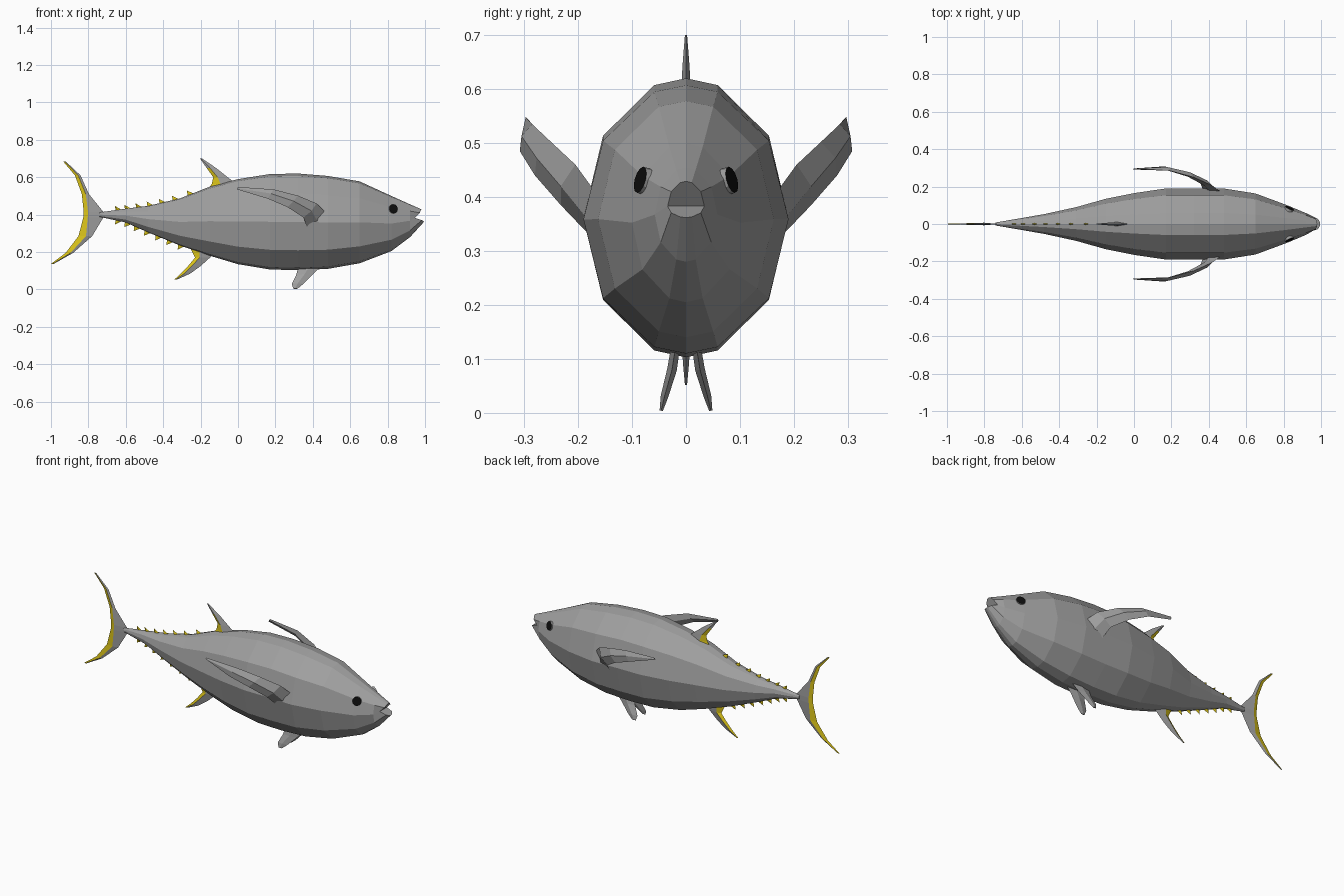
import bpy, bmesh, math
from mathutils import Vector

if "Cube" in bpy.data.objects:
    bpy.data.objects.remove(bpy.data.objects["Cube"])


def material(name, rgb):
    m = bpy.data.materials.new(name)
    m.diffuse_color = (*rgb, 1)
    m.use_nodes = True
    m.node_tree.nodes["Principled BSDF"].inputs["Base Color"].default_value = m.diffuse_color
    return m


GREY = material("fish grey", (0.35, 0.35, 0.35))
YELLOW = material("fin yellow", (0.72, 0.56, 0.01))
BLACK = material("eye black", (0.004, 0.004, 0.004))


def finish(name, bm, mats, mirror=False):
    bmesh.ops.recalc_face_normals(bm, faces=bm.faces)
    me = bpy.data.meshes.new(name)
    bm.to_mesh(me)
    bm.free()
    for m in mats:
        me.materials.append(m)
    ob = bpy.data.objects.new(name, me)
    bpy.context.collection.objects.link(ob)
    if mirror:
        mod = ob.modifiers.new("mirror", "MIRROR")
        mod.use_axis = (False, True, False)
        mod.use_mirror_merge = False
    return ob


def bridge(bm, a, b):
    n = len(a)
    return [bm.faces.new((a[i], a[(i + 1) % n], b[(i + 1) % n], b[i])) for i in range(n)]


# Body: x, top z, bottom z, half width
STATIONS = [
    (-0.74, 0.412, 0.388, 0.008), (-0.60, 0.432, 0.358, 0.032),
    (-0.48, 0.447, 0.305, 0.053), (-0.31, 0.487, 0.235, 0.09),
    (-0.15, 0.55, 0.18, 0.135), (0.0, 0.59, 0.135, 0.165),
    (0.17, 0.617, 0.107, 0.19), (0.32, 0.62, 0.103, 0.19),
    (0.48, 0.607, 0.11, 0.19), (0.65, 0.578, 0.14, 0.163),
    (0.82, 0.50, 0.205, 0.10), (0.92, 0.455, 0.28, 0.058)]
ANGLES = [math.radians(a) for a in (0, 18, 54, 90, 126, 162, 180, 198, 234, 270, 306, 342)]


def body_edge(x, k):
    """Top (k=1) or bottom (k=2) height of the body at x."""
    for s, t in zip(STATIONS, STATIONS[1:]):
        if s[0] <= x <= t[0]:
            return s[k] + (t[k] - s[k]) * (x - s[0]) / (t[0] - s[0])


def build_body():
    bm = bmesh.new()
    rings = []
    for x, top, bot, w in STATIONS:
        mid, h = (top + bot) / 2, (top - bot) / 2
        rings.append([bm.verts.new((x, w * math.sin(a), mid + h * math.cos(a))) for a in ANGLES])
    # Snout ring: lips reach forward, mouth corners stay back
    snout = []
    for a in ANGLES:
        c = math.cos(a)
        reach, h = (0.035, 0.046) if c > 0 else (0.05, 0.021)
        snout.append(bm.verts.new((0.945 + reach * math.sqrt(abs(c)),
                                   0.034 * math.sin(a), 0.383 + h * c)))
    rings.append(snout)
    for a, b in zip(rings, rings[1:]):
        bridge(bm, a, b)
    bm.faces.new(rings[0])
    # Open mouth: roof and floor meeting at the corners
    bm.faces.new([snout[i] for i in (9, 10, 11, 0, 1, 2, 3)])
    bm.faces.new([snout[i] for i in (3, 4, 5, 6, 7, 8, 9)])
    finish("body", bm, [GREY])


def build_fin(name, sections, yellow=None, mirror=False):
    """Sections are (leading point, trailing point, ridge fraction, half thickness)."""
    bm = bmesh.new()
    mids = [Vector(t).lerp(Vector(l), f) for l, t, f, _ in sections]
    rings = []
    for i, (lead, trail, f, thick) in enumerate(sections):
        lead, trail = Vector(lead), Vector(trail)
        span = mids[min(i + 1, len(mids) - 1)] - mids[max(i - 1, 0)]
        n = (lead - trail).cross(span).normalized() * thick
        rings.append([bm.verts.new(p) for p in (lead, mids[i] + n, trail, mids[i] - n)])
    for a, b in zip(rings, rings[1:]):
        faces = bridge(bm, a, b)
        # Trailing strip takes the yellow
        for face in faces[1:3]:
            if yellow and yellow(face.calc_center_median()):
                face.material_index = 1
    bm.faces.new(rings[0])
    bm.faces.new(rings[-1])
    return finish(name, bm, [GREY, YELLOW], mirror)


def median(rows):
    """Rows: z, leading x, trailing x, ridge fraction, half thickness."""
    return [((xl, 0, z), (xt, 0, z), f, t) for z, xl, xt, f, t in rows]


build_body()

# Tail, dorsal and anal fins
build_fin("tail_fin", median([
    (0.685, -0.922, -0.935, 0.6, 0.002), (0.61, -0.842, -0.872, 0.6, 0.004),
    (0.51, -0.797, -0.835, 0.55, 0.006), (0.415, -0.72, -0.825, 0.22, 0.007),
    (0.385, -0.72, -0.827, 0.22, 0.007), (0.285, -0.78, -0.853, 0.55, 0.006),
    (0.195, -0.882, -0.922, 0.65, 0.004), (0.137, -0.985, -1.0, 0.6, 0.002)]),
    lambda c: True)
build_fin("dorsal_fin", median([
    (0.70, -0.192, -0.203, 0.5, 0.002), (0.65, -0.118, -0.168, 0.35, 0.006),
    (0.60, -0.055, -0.132, 0.3, 0.009), (0.565, -0.01, -0.14, 0.35, 0.011),
    (0.53, 0.0, -0.165, 0.35, 0.012)]),
    lambda c: c.z < 0.64)
build_fin("anal_fin", median([
    (0.052, -0.328, -0.342, 0.5, 0.002), (0.085, -0.255, -0.305, 0.35, 0.005),
    (0.125, -0.20, -0.267, 0.3, 0.008), (0.17, -0.15, -0.23, 0.3, 0.010),
    (0.21, -0.12, -0.25, 0.35, 0.011), (0.24, -0.11, -0.25, 0.35, 0.011)]),
    lambda c: True)

# Paired fins
build_fin("pectoral_fin", [
    ((0.475, 0.165, 0.405), (0.375, 0.165, 0.315), 0.5, 0.016),
    ((0.42, 0.205, 0.46), (0.35, 0.232, 0.385), 0.5, 0.016),
    ((0.32, 0.25, 0.502), (0.265, 0.28, 0.44), 0.5, 0.013),
    ((0.19, 0.285, 0.535), (0.16, 0.308, 0.485), 0.5, 0.009),
    ((0.0, 0.297, 0.548), (-0.005, 0.291, 0.535), 0.5, 0.003)], mirror=True)
build_fin("pelvic_fin", [
    ((0.45, 0.018, 0.13), (0.325, 0.018, 0.13), 0.5, 0.008),
    ((0.40, 0.026, 0.08), (0.312, 0.026, 0.08), 0.5, 0.009),
    ((0.35, 0.040, 0.03), (0.288, 0.040, 0.03), 0.5, 0.007),
    ((0.318, 0.046, 0.004), (0.295, 0.046, 0.004), 0.5, 0.003)], mirror=True)


# Finlets: small swept spikes along both edges of the tail stalk
def build_finlets(name, xs, k, up):
    bm = bmesh.new()
    for x in xs:
        front, back = x + 0.022, x - 0.014
        tip = bm.verts.new((x - 0.018, 0, body_edge(x, k) + up * 0.02))
        base = [bm.verts.new((px, py, body_edge(px, k) - up * 0.006))
                for px, py in ((front, 0), (x, 0.005), (back, 0), (x, -0.005))]
        for i in range(4):
            bm.faces.new((base[i], base[(i + 1) % 4], tip))
        bm.faces.new(base)
    finish(name, bm, [YELLOW])


build_finlets("upper_finlets", (-0.64, -0.59, -0.53, -0.47, -0.405, -0.335, -0.255), 1, 1)
build_finlets("lower_finlets", (-0.64, -0.59, -0.54, -0.485, -0.425, -0.365, -0.305), 2, -1)

# Eyes: short grey drums with black faces
bm = bmesh.new()
normal = Vector((0.4, 0.88, 0.25)).normalized()
side = normal.cross(Vector((0, 0, 1))).normalized()
up = side.cross(normal)
center = Vector((0.832, 0.085, 0.432))
rings = []
for depth in (0.025, 0):
    rings.append([bm.verts.new(center - normal * depth
                               + (side * math.cos(a) + up * math.sin(a)) * 0.025)
                  for a in (i * math.tau / 12 for i in range(12))])
bridge(bm, *rings)
bm.faces.new(rings[1]).material_index = 1
bm.faces.new(rings[0])
finish("eye", bm, [GREY, BLACK], mirror=True)
